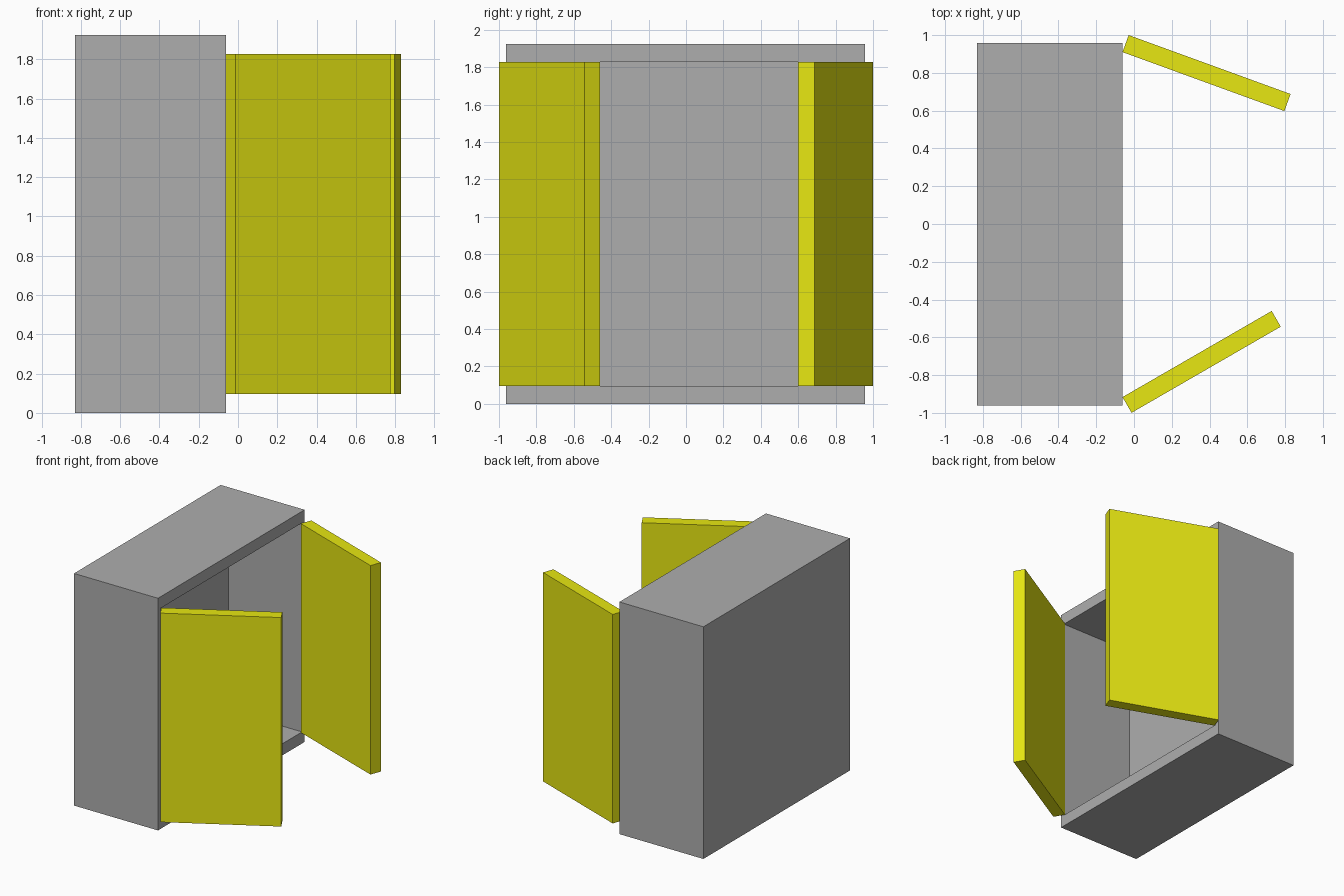
import bpy
import bmesh
from math import radians
from mathutils import Matrix, Vector

cube = bpy.data.objects.get("Cube")
if cube:
    bpy.data.objects.remove(cube, do_unlink=True)


def make_material(name, colour):
    mat = bpy.data.materials.new(name)
    mat.use_nodes = True
    mat.diffuse_color = colour
    mat.node_tree.nodes["Principled BSDF"].inputs["Base Color"].default_value = colour
    return mat


def box_mesh(size, centre):
    bm = bmesh.new()
    bmesh.ops.create_cube(bm, size=1)
    bmesh.ops.scale(bm, vec=size, verts=bm.verts)
    bmesh.ops.translate(bm, vec=centre, verts=bm.verts)
    return bm


def finish(bm, name, mat):
    bmesh.ops.recalc_face_normals(bm, faces=bm.faces)
    mesh = bpy.data.meshes.new(name)
    bm.to_mesh(mesh)
    bm.free()
    mesh.materials.append(mat)
    obj = bpy.data.objects.new(name, mesh)
    bpy.context.collection.objects.link(obj)
    return obj


grey = make_material("grey", (0.42, 0.42, 0.42, 1))
yellow = make_material("yellow", (0.8, 0.8, 0.006, 1))

HEIGHT = 1.924
DEPTH = 0.77
FRONT_X = -0.06
SIDE_WALL = 0.048
THICK = 0.096

# Cabinet shell: inset the open face, then push it back to hollow the box
bm = box_mesh((DEPTH, 1.92, HEIGHT), (FRONT_X - DEPTH / 2, -0.002, HEIGHT / 2))
opening = max(bm.faces, key=lambda f: f.calc_center_median().x)
bmesh.ops.inset_individual(bm, faces=[opening], thickness=SIDE_WALL)
for v in opening.verts:
    v.co.z = THICK if v.co.z < HEIGHT / 2 else HEIGHT - THICK
cavity = bmesh.ops.extrude_discrete_faces(bm, faces=[opening])["faces"][0]
bmesh.ops.translate(bm, vec=(THICK - DEPTH, 0, 0), verts=cavity.verts)
finish(bm, "cabinet_shell", grey)

# Two doors standing ajar at different angles
door_size = Vector((0.912, THICK, HEIGHT - 2 * THICK))
for name, x, y, angle in (("right_door", 0.358, -0.73, 30),
                          ("left_door", 0.384, 0.799, -20)):
    bm = box_mesh(door_size, (0, 0, 0))
    door = finish(bm, name, yellow)
    door.matrix_world = (Matrix.Translation((x, y, HEIGHT / 2))
                         @ Matrix.Rotation(radians(angle), 4, "Z"))
